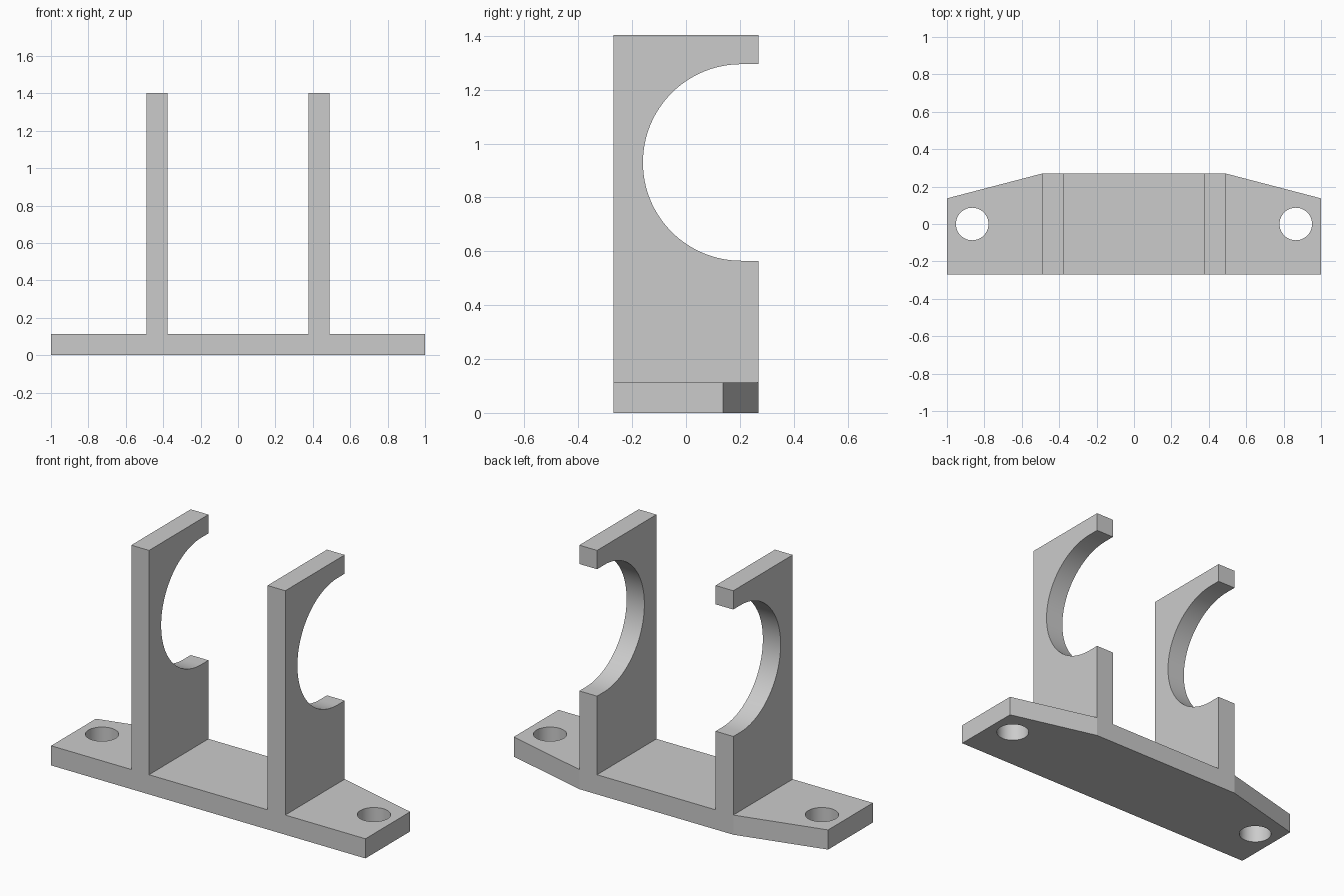
import bpy
import bmesh
from math import pi, sin, cos
from mathutils import Vector

if "Cube" in bpy.data.objects:
    bpy.data.objects.remove(bpy.data.objects["Cube"], do_unlink=True)

GREY = (0.6, 0.6, 0.6, 1.0)
mat = bpy.data.materials.new("light_grey")
mat.use_nodes = True
mat.diffuse_color = GREY
mat.node_tree.nodes["Principled BSDF"].inputs["Base Color"].default_value = GREY

THICK = 0.113      # plate and upright thickness
HALF_DEPTH = 0.27
HEIGHT = 1.403


def prism(name, points, offset):
    """Extrude a closed outline of 3D points along offset."""
    bm = bmesh.new()
    face = bm.faces.new([bm.verts.new(p) for p in points])
    out = bmesh.ops.extrude_face_region(bm, geom=[face])
    moved = [g for g in out["geom"] if isinstance(g, bmesh.types.BMVert)]
    bmesh.ops.translate(bm, verts=moved, vec=Vector(offset))
    bmesh.ops.recalc_face_normals(bm, faces=bm.faces)
    mesh = bpy.data.meshes.new(name)
    bm.to_mesh(mesh)
    bm.free()
    mesh.materials.append(mat)
    obj = bpy.data.objects.new(name, mesh)
    bpy.context.collection.objects.link(obj)
    return obj


def activate(obj):
    bpy.ops.object.select_all(action="DESELECT")
    obj.select_set(True)
    bpy.context.view_layer.objects.active = obj


def smooth(obj):
    activate(obj)
    bpy.ops.object.shade_smooth_by_angle(angle=pi / 18)


# Base plate with tapered back corners
half = [(1, -HALF_DEPTH), (1, 0.137), (0.49, HALF_DEPTH)]
outline = half + [(-x, y) for x, y in reversed(half)]
plate = prism("base_plate", [(x, y, 0) for x, y in outline], (0, 0, THICK))

# Screw holes through both ends
for side in (-1, 1):
    ring = [(side * 0.865 + 0.087 * cos(a), 0.087 * sin(a), -0.1)
            for a in (2 * pi * i / 64 for i in range(64))]
    cutter = prism("hole_cutter", ring, (0, 0, 0.4))
    cutter.hide_render = True
    mod = plate.modifiers.new("screw_hole", "BOOLEAN")
    mod.operation = "DIFFERENCE"
    mod.solver = "EXACT"
    mod.object = cutter
    activate(plate)
    bpy.ops.object.modifier_apply(modifier=mod.name)
    bpy.data.objects.remove(cutter, do_unlink=True)
smooth(plate)

# Uprights with a round cradle open to the back
CY, CZ, R = 0.205, 0.93, 0.365
arc = [(CY - R * sin(a), CZ - R * cos(a))
       for a in (pi * i / 64 for i in range(65))]
profile = ([(-HALF_DEPTH, HEIGHT), (-HALF_DEPTH, THICK), (HALF_DEPTH, THICK),
            (HALF_DEPTH, CZ - R)] + arc
           + [(HALF_DEPTH, CZ + R), (HALF_DEPTH, HEIGHT)])
for name, x in (("right_upright", -0.49), ("left_upright", 0.377)):
    smooth(prism(name, [(x, y, z) for y, z in profile], (THICK, 0, 0)))
